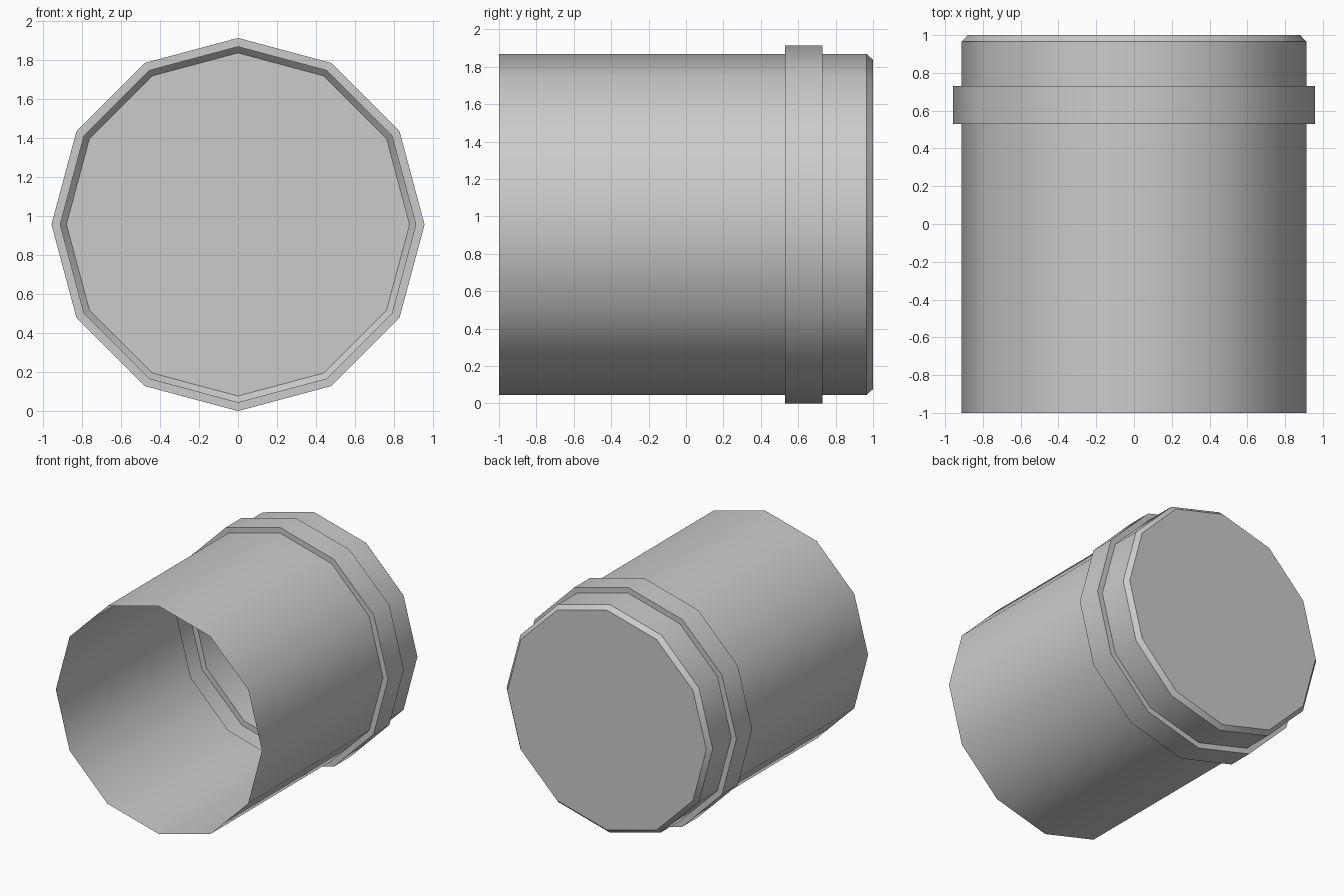
import bpy, bmesh, math
from mathutils import Matrix, Vector

cube = bpy.data.objects.get("Cube")
if cube:
    bpy.data.objects.remove(cube)

# Single grey material
grey = bpy.data.materials.new("plain grey")
grey.use_nodes = True
colour = (0.6, 0.6, 0.6, 1)
grey.diffuse_color = colour
grey.node_tree.nodes["Principled BSDF"].inputs["Base Color"].default_value = colour

SIDES = 12
BODY, BAND, CAP = 0.912, 0.957, 0.88

# Profile (radius, y): open front, raised band, chamfered back end
profile = [(BODY, -1), (BODY, 0.53), (BAND, 0.53), (BAND, 0.73),
           (BODY, 0.73), (BODY, 0.965), (CAP, 1)]

bm = bmesh.new()
verts = [bm.verts.new((r, y, 0)) for r, y in profile]
edges = [bm.edges.new(pair) for pair in zip(verts, verts[1:])]
bmesh.ops.spin(bm, geom=verts + edges, cent=(0, 0, 0), axis=(0, 1, 0),
               angle=math.tau, steps=SIDES, use_duplicate=False)
bmesh.ops.remove_doubles(bm, verts=bm.verts, dist=0.001)

# Closed back end
back_rim = [e for e in bm.edges if e.is_boundary and all(v.co.y > 0.99 for v in e.verts)]
bmesh.ops.contextual_create(bm, geom=back_rim)

# Normals outward, resting on the ground
bmesh.ops.recalc_face_normals(bm, faces=bm.faces)
if max(bm.faces, key=lambda f: f.calc_center_median().y).normal.y < 0:
    bmesh.ops.reverse_faces(bm, faces=bm.faces)
bmesh.ops.transform(bm, matrix=Matrix.Translation(Vector((0, 0, BAND))), verts=bm.verts)

mesh = bpy.data.meshes.new("banded_canister")
bm.to_mesh(mesh)
bm.free()
mesh.materials.append(grey)
canister = bpy.data.objects.new("banded_canister", mesh)
bpy.context.collection.objects.link(canister)

# Smooth around the sides, crisp at the band and chamfer
bpy.ops.object.select_all(action="DESELECT")
canister.select_set(True)
bpy.context.view_layer.objects.active = canister
bpy.ops.object.shade_smooth_by_angle(angle=math.radians(34))
